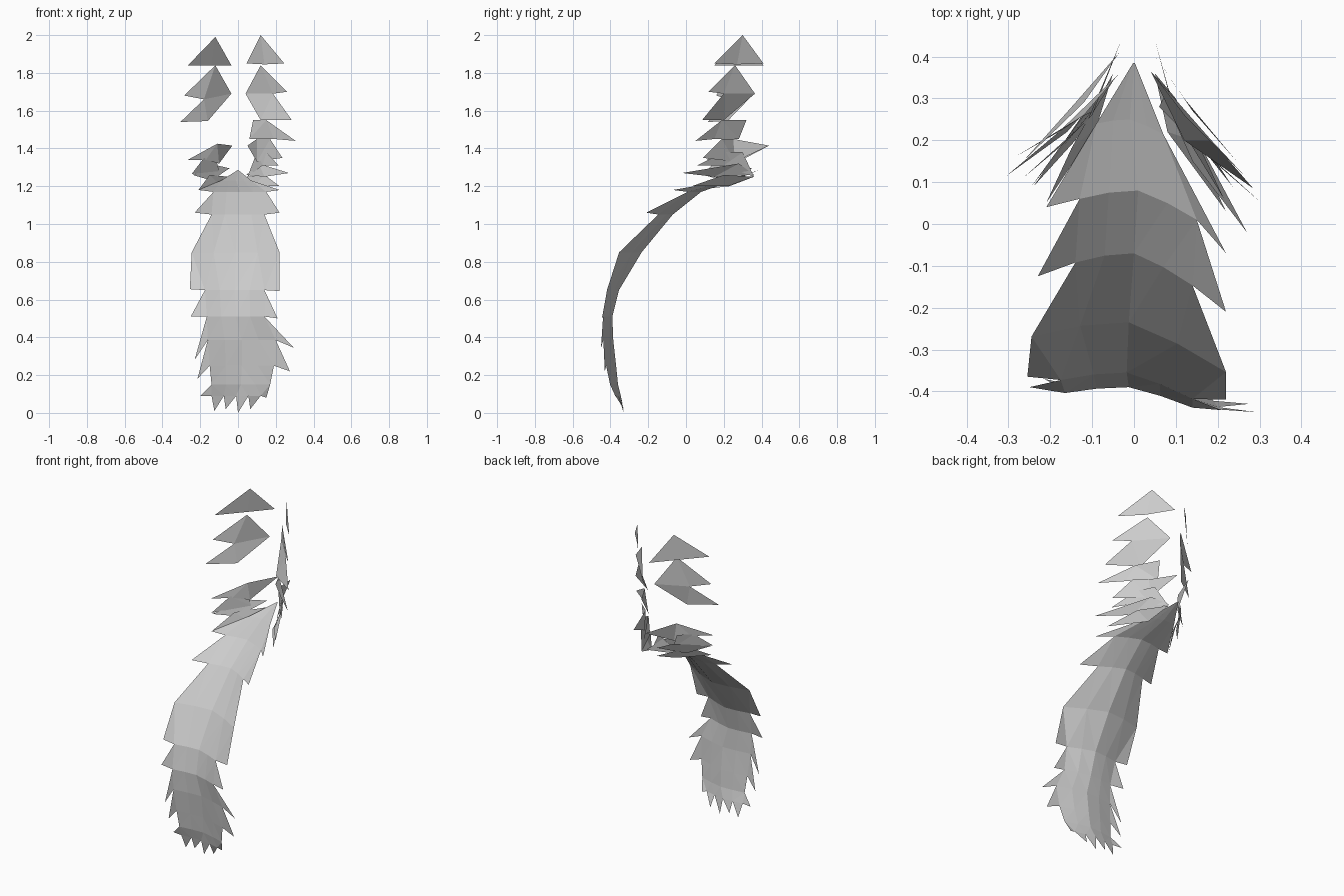
import bpy, bmesh


def make(name, verts, faces):
    me = bpy.data.meshes.new(name)
    me.from_pydata(verts, [], faces)
    ob = bpy.data.objects.new(name, me)
    bpy.context.collection.objects.link(ob)
    bm = bmesh.new()
    bm.from_mesh(me)
    bmesh.ops.remove_doubles(bm, verts=bm.verts, dist=0.0005)
    bmesh.ops.triangulate(bm, faces=bm.faces)
    bmesh.ops.recalc_face_normals(bm, faces=bm.faces)
    bm.to_mesh(me)
    bm.free()
    return ob


# Cross-rows of the mane: z, centre y, left x, right x, skew
rows = [
    (1.285, .385, -.002, .002, 0), (1.23, .25, -.09, .07, .5),
    (1.17, .08, -.13, .15, 1), (1.05, -.07, -.14, .14, 1.1),
    (.85, -.235, -.245, .22, 1.7), (.65, -.355, -.175, .14, .9),
    (.51, -.39, -.165, .14, .7), (.385, -.385, -.16, .20, .75),
    (.25, -.37, -.15, .19, .75), (.15, -.36, -.14, .17, .6),
    (.09, -.345, -.14, .12, .4)]
# Side spikes hanging at each row: left tip, right tip
tips = {
    2: ((-.21, .04, 1.18), (.22, -.07, 1.18)),
    3: ((-.23, -.125, 1.06), (.22, -.21, 1.06)),
    5: ((-.255, -.365, .655), (.22, -.42, .645)),
    6: ((-.25, -.39, .51), (.21, -.445, .5)),
    7: ((-.23, -.385, .28), (.295, -.45, .345)),
    8: ((-.215, -.37, .18), (.275, -.43, .22)),
    10: ((-.2, -.345, .09), (.15, -.37, .08))}
skew = (-.02, -.005, 0, -.03, -.07)
verts, faces = [], []
for z, y, xl, xr, s in rows:
    for i in range(5):
        verts.append((xl + (xr - xl) * i / 4, y + skew[i] * s, z))
for r in range(len(rows) - 1):
    for i in range(4):
        a, b = r * 5 + i, r * 5 + 5 + i
        faces.append((a, b, b + 1, a + 1))
for r, (left, right) in tips.items():
    n = len(verts)
    verts += [left, right]
    faces += [(r * 5 - 5, n, r * 5), (r * 5 - 1, r * 5 + 4, n + 1)]
# Bottom fringe
last = (len(rows) - 1) * 5
for i, (x, z) in enumerate([(-.125, .01), (-.065, .02), (0, 0), (.065, .02)]):
    verts.append((x, -.33, z))
    faces.append((last + i, len(verts) - 1, last + i + 1))
make("back_mane", verts, faces)


def tuft(name, pts):
    make(name, pts, [tuple(range(len(pts)))])


# Upper tufts, right side
tuft("right_top_tuft", [(.12, .3, 2), (.045, .41, 1.85), (.14, .27, 1.845), (.245, .15, 1.85)])
tuft("right_double_tuft", [(.12, .26, 1.84), (.04, .365, 1.69), (.12, .2, 1.55),
                           (.285, .085, 1.55), (.185, .2, 1.69), (.26, .12, 1.70)])
tuft("right_middle_tuft", [(.08, .32, 1.55), (.06, .28, 1.45), (.19, .15, 1.45),
                           (.305, .05, 1.44), (.15, .19, 1.55)])
tuft("right_lower_tuft", [(.10, .25, 1.45), (.05, .44, 1.415), (.10, .26, 1.33),
                          (.235, .09, 1.35), (.17, .19, 1.45)])
tuft("right_link_tuft", [(.10, .3, 1.38), (.05, .36, 1.25), (.13, .2, 1.31), (.215, .06, 1.31), (.15, .2, 1.38)])
tuft("right_base_tuft", [(.11, .28, 1.32), (.045, .36, 1.26), (.14, .15, 1.25), (.27, -.02, 1.27)])
tuft("right_root_tuft", [(.05, .36, 1.25), (.08, .22, 1.2), (.22, .03, 1.2), (.14, .2, 1.26)])

# Upper tufts, left side
tuft("left_top_tuft", [(-.12, .29, 1.99), (-.035, .41, 1.84), (-.14, .29, 1.84), (-.265, .15, 1.84)])
tuft("left_double_tuft", [(-.12, .26, 1.84), (-.035, .36, 1.69), (-.16, .22, 1.545),
                          (-.305, .115, 1.54), (-.18, .22, 1.66), (-.285, .16, 1.68)])
tuft("left_lower_tuft", [(-.11, .25, 1.425), (-.03, .44, 1.415), (-.1, .26, 1.32),
                         (-.17, .19, 1.34), (-.265, .11, 1.34)])
tuft("left_base_tuft", [(-.11, .28, 1.31), (-.045, .35, 1.295), (-.14, .2, 1.23), (-.24, .09, 1.26)])
tuft("left_mid_tuft", [(-.12, .26, 1.36), (-.10, .27, 1.28), (-.245, .09, 1.265), (-.18, .18, 1.35)])
tuft("left_root_tuft", [(-.05, .36, 1.25), (-.09, .23, 1.2), (-.21, .05, 1.18), (-.15, .18, 1.26)])
